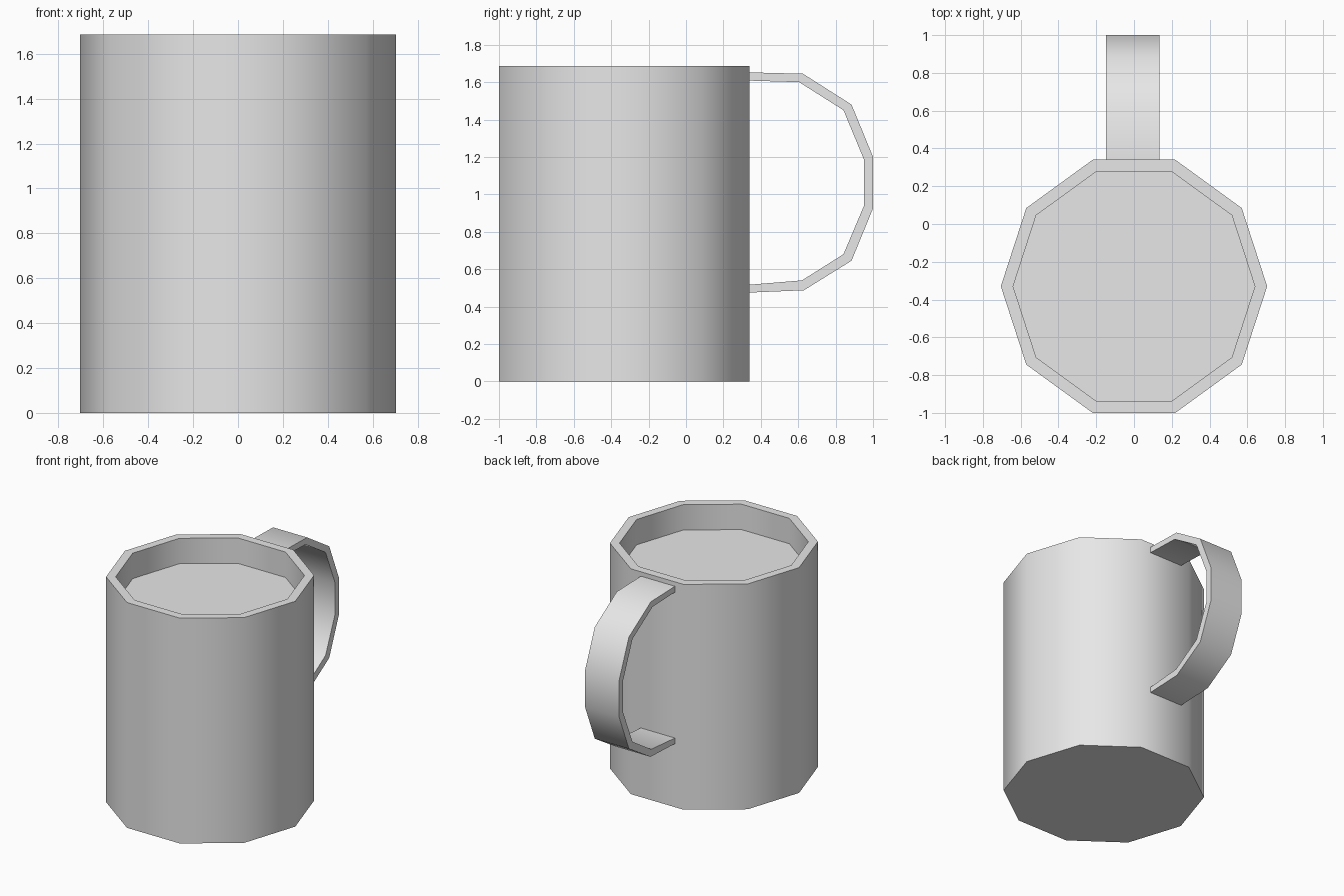
import bpy, bmesh, math

cube = bpy.data.objects.get("Cube")
if cube:
    bpy.data.objects.remove(cube, do_unlink=True)

grey = bpy.data.materials.new("plain_grey")
grey.use_nodes = True
colour = (0.8, 0.8, 0.8, 1)
grey.diffuse_color = colour
grey.node_tree.nodes["Principled BSDF"].inputs["Base Color"].default_value = colour

SIDES = 10
CENTRE_Y = -0.33
HEIGHT = 1.685


def finish(name, bm):
    """Turn a bmesh into a shaded object."""
    bmesh.ops.recalc_face_normals(bm, faces=bm.faces)
    mesh = bpy.data.meshes.new(name)
    bm.to_mesh(mesh)
    bm.free()
    mesh.materials.append(grey)
    obj = bpy.data.objects.new(name, mesh)
    bpy.context.collection.objects.link(obj)
    bpy.ops.object.select_all(action='DESELECT')
    obj.select_set(True)
    bpy.context.view_layer.objects.active = obj
    bpy.ops.object.shade_smooth_by_angle(angle=math.radians(45))
    return obj


def bridge(bm, a, b, closed=True):
    """Join two rows of vertices with quads."""
    n = len(a)
    for i in range(n if closed else n - 1):
        j = (i + 1) % n
        bm.faces.new((a[i], a[j], b[j], b[i]))


# Cup: ten-sided wall, rim and recessed inner surface
bm = bmesh.new()
rings = []
for radius, z in [(0.705, 0), (0.705, HEIGHT), (0.64, HEIGHT), (0.64, 1.495)]:
    ring = []
    for i in range(SIDES):
        a = math.tau * i / SIDES
        ring.append(bm.verts.new((radius * math.cos(a), CENTRE_Y + radius * math.sin(a), z)))
    rings.append(ring)
for lower, upper in zip(rings, rings[1:]):
    bridge(bm, lower, upper)
bm.faces.new(rings[0])
bm.faces.new(rings[-1])
finish("cup", bm)

# Handle: flat band following a faceted arc behind the cup
outer = [(0.34, 1.652), (0.625, 1.645), (0.885, 1.48), (1.0, 1.2),
         (1.0, 0.925), (0.885, 0.645), (0.63, 0.487), (0.34, 0.475)]
inner = [(0.34, 1.608), (0.605, 1.6), (0.842, 1.45), (0.952, 1.185),
         (0.952, 0.94), (0.842, 0.68), (0.62, 0.54), (0.34, 0.517)]
bm = bmesh.new()
rows = [[bm.verts.new((x, y, z)) for y, z in path]
        for x, path in [(-0.147, outer), (0.135, outer), (0.135, inner), (-0.147, inner)]]
for k in range(4):
    bridge(bm, rows[k], rows[(k + 1) % 4], closed=False)
for end in (0, -1):
    bm.faces.new([row[end] for row in rows])
finish("handle", bm)
